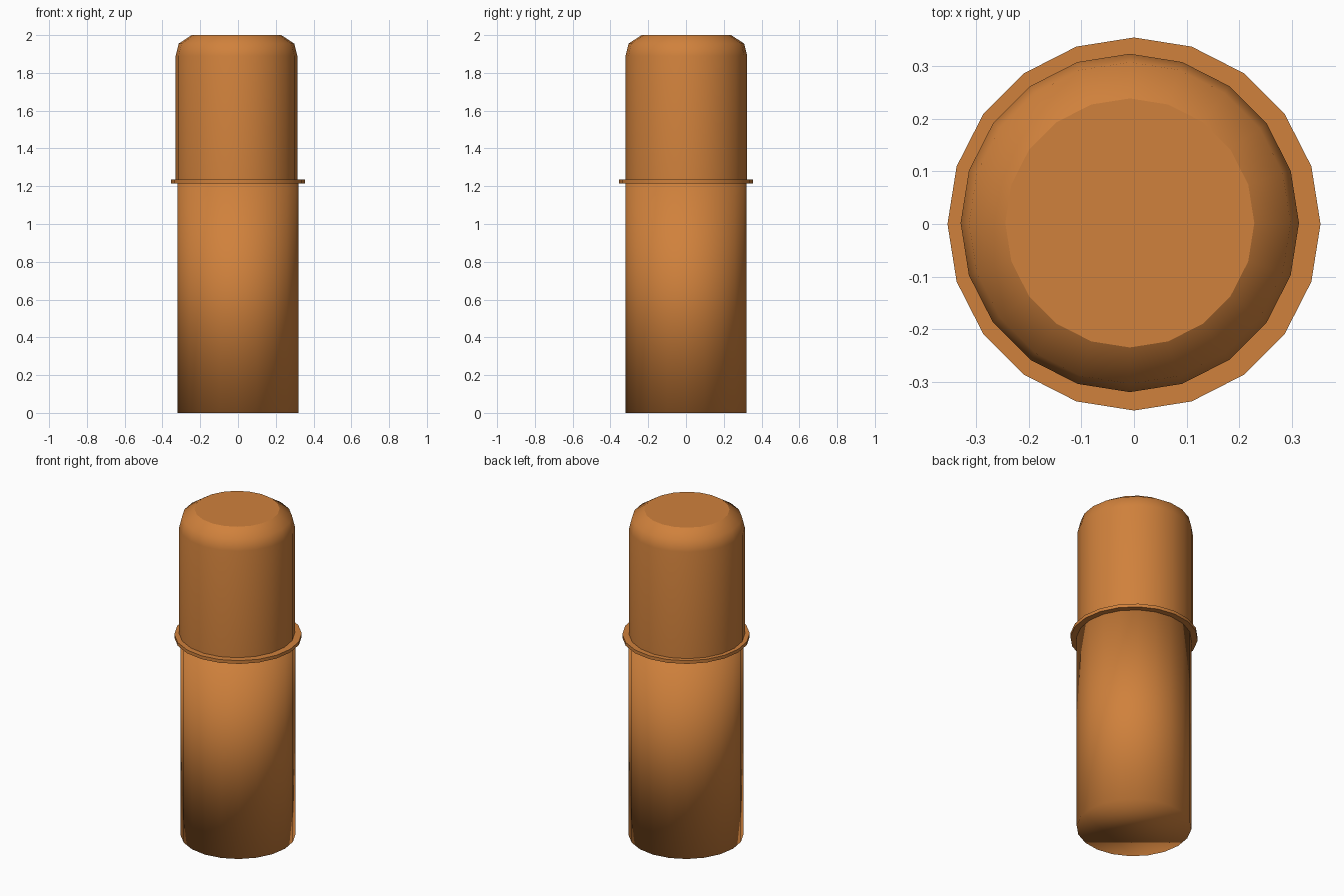
import bpy, bmesh
from math import cos, sin, tau

cube = bpy.data.objects.get("Cube")
if cube:
    bpy.data.objects.remove(cube, do_unlink=True)

SIDES = 20

copper = bpy.data.materials.new("copper_orange")
copper.use_nodes = True
colour = (0.63, 0.22, 0.045, 1)
copper.diffuse_color = colour
copper.node_tree.nodes["Principled BSDF"].inputs["Base Color"].default_value = colour


def turned_part(name, profile, centre=(0, 0), flat_caps=True):
    """Closed round part from (radius, height) rings listed bottom to top."""
    bm = bmesh.new()
    rings = [[bm.verts.new((centre[0] + r * cos(tau * i / SIDES),
                            centre[1] + r * sin(tau * i / SIDES), z))
              for i in range(SIDES)] for r, z in profile]
    for low, high in zip(rings, rings[1:]):
        for i in range(SIDES):
            j = (i + 1) % SIDES
            bm.faces.new((low[i], low[j], high[j], high[i])).smooth = True
    for cap in (rings[0][::-1], rings[-1]):
        bm.faces.new(cap).smooth = not flat_caps
    # Crisp rims where the caps are flat
    for edge in bm.edges:
        if flat_caps and any(len(f.verts) == SIDES for f in edge.link_faces):
            edge.smooth = False
    mesh = bpy.data.meshes.new(name)
    bm.to_mesh(mesh)
    bm.free()
    mesh.materials.append(copper)
    obj = bpy.data.objects.new(name, mesh)
    bpy.context.collection.objects.link(obj)
    return obj


# Lower tube, softly shaded over its ends
turned_part("lower_body", [(0.32, 0), (0.32, 1.22)], flat_caps=False)

# Thin collar between the two halves
turned_part("collar", [(0.355, 1.215), (0.355, 1.235)])

# Upper tube with rounded shoulder, set slightly off centre
turned_part("upper_body",
            [(0.322, 1.225), (0.322, 1.89), (0.306, 1.955), (0.237, 2.0)],
            centre=(-0.008, 0.002))
